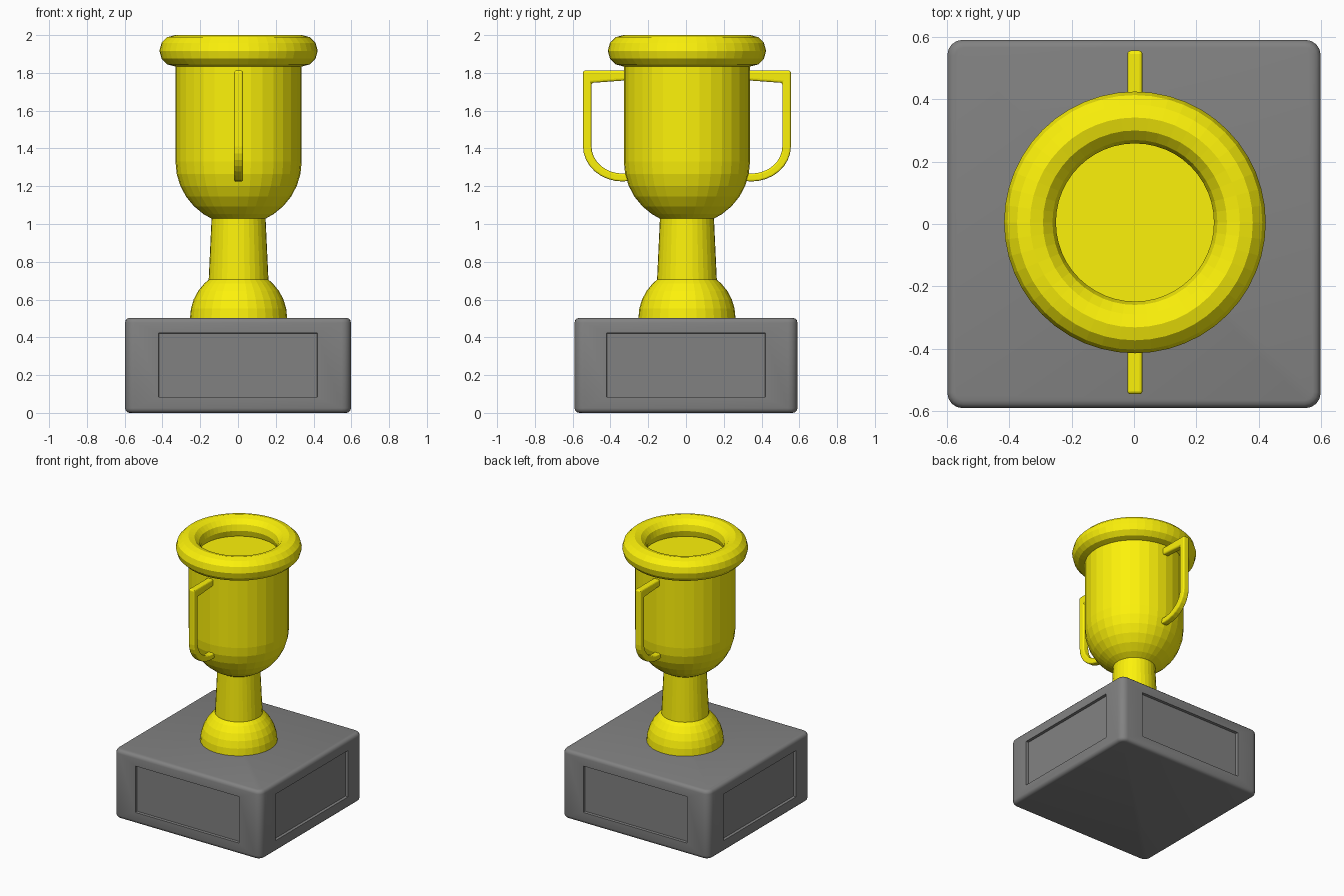
import bpy, bmesh
from math import sin, cos, pi, sqrt, radians

if "Cube" in bpy.data.objects:
    bpy.data.objects.remove(bpy.data.objects["Cube"])


def material(name, rgb):
    m = bpy.data.materials.new(name)
    m.diffuse_color = (*rgb, 1)
    m.use_nodes = True
    m.node_tree.nodes["Principled BSDF"].inputs["Base Color"].default_value = m.diffuse_color
    return m


gold = material("gold", (0.98, 0.89, 0.003))
stone = material("dark_grey", (0.222, 0.222, 0.222))
CX, CY = 0.003, 0.005  # the cup sits a hair off the plinth centre


def finish(bm, name, mat, offset=(CX, CY, 0)):
    bmesh.ops.recalc_face_normals(bm, faces=bm.faces)
    me = bpy.data.meshes.new(name)
    bm.to_mesh(me)
    bm.free()
    ob = bpy.data.objects.new(name, me)
    ob.location = offset
    bpy.context.collection.objects.link(ob)
    me.materials.append(mat)
    return ob


def smooth(ob, angle):
    bpy.ops.object.select_all(action='DESELECT')
    ob.select_set(True)
    bpy.context.view_layer.objects.active = ob
    bpy.ops.object.shade_smooth_by_angle(angle=radians(angle))


def lathe(name, profile, n=32):
    """Closed solid of revolution from (radius, z) points."""
    bm = bmesh.new()
    rings = [[bm.verts.new((r * cos(2 * pi * i / n), r * sin(2 * pi * i / n), z))
              for i in range(n)] for r, z in profile]
    for a, b in zip(rings, rings[1:]):
        for i in range(n):
            j = (i + 1) % n
            bm.faces.new((a[i], a[j], b[j], b[i]))
    bm.faces.new(rings[0])
    bm.faces.new(rings[-1])
    return finish(bm, name, gold)


# plinth: rounded block
W, D, H = 0.598, 0.59, 0.503
bm = bmesh.new()
bmesh.ops.create_cube(bm, size=1)
for v in bm.verts:
    v.co = (v.co.x * 2 * W, v.co.y * 2 * D, (v.co.z + 0.5) * H)
upright = [e for e in bm.edges if abs(e.verts[0].co.z - e.verts[1].co.z) > 0.1]
bmesh.ops.bevel(bm, geom=upright, offset=0.05, segments=4, profile=0.5, affect='EDGES')
bm.normal_update()
rim_edges = [e for e in bm.edges if abs(e.verts[0].co.z - e.verts[1].co.z) < 0.01]
bmesh.ops.bevel(bm, geom=rim_edges, offset=0.025, segments=3, profile=0.5, affect='EDGES')
bmesh.ops.recalc_face_normals(bm, faces=bm.faces)

# recessed panel on each of the four sides
sides = [f for f in bm.faces if abs(f.normal.z) < 0.1 and f.calc_area() > 0.3]
bmesh.ops.inset_individual(bm, faces=sides, thickness=0.03)
for f in sides:
    axis = 0 if abs(f.normal.x) < 0.5 else 1
    mid = f.calc_center_median().z
    for v in f.verts:
        v.co[axis] = 0.42 if v.co[axis] > 0 else -0.42
        v.co.z = 0.423 if v.co.z > mid else 0.083
bm.normal_update()
bmesh.ops.inset_individual(bm, faces=sides, thickness=0.002, depth=-0.02)
smooth(finish(bm, "plinth", stone, (0, 0, 0)), 35)

# domed foot, stem and bowl
step = pi / 16
lathe("foot", [(0.257 * cos(i * step), 0.503 + 0.257 * sin(i * step)) for i in range(5)]
      + [(0.15, 0.713)])
lathe("stem", [(0.16, 0.65), (0.158, 0.71), (0.143, 1.03), (0.142, 1.05)])
R = 0.334
lathe("bowl", [(0.143, 1.33 - sqrt(R * R - 0.143 ** 2))]
      + [(R * cos(i * step), 1.33 - R * sin(i * step)) for i in range(5, -1, -1)]
      + [(R, 1.87)])

# rounded rim
bpy.ops.mesh.primitive_torus_add(location=(CX, CY, 1.917), major_radius=0.336,
                                 minor_radius=0.083, major_segments=48, minor_segments=12)
rim = bpy.context.object
rim.name = "rim"
rim.data.materials.append(gold)

# handle strip from inner and outer outlines, mirrored to the other side
arc = [i * pi / 16 for i in range(9)]
outer = ([(0.30, 1.812), (0.55, 1.812)]
         + [(0.34 + 0.21 * cos(a), 1.41 - 0.185 * sin(a)) for a in arc] + [(0.29, 1.23)])
inner = ([(0.30, 1.762), (0.505, 1.747)]
         + [(0.34 + 0.165 * cos(a), 1.41 - 0.143 * sin(a)) for a in arc] + [(0.29, 1.27)])
bm = bmesh.new()
hw = 0.024
secs = [[bm.verts.new(p) for p in ((-hw, *o), (hw, *o), (hw, *i), (-hw, *i))]
        for o, i in zip(outer, inner)]
for a, b in zip(secs, secs[1:]):
    for k in range(4):
        m = (k + 1) % 4
        bm.faces.new((a[k], a[m], b[m], b[k]))
bm.faces.new(secs[0])
bm.faces.new(secs[-1])
handle = finish(bm, "handles", gold)
bev = handle.modifiers.new("bevel", 'BEVEL')
bev.width, bev.segments = 0.01, 3
bev.limit_method, bev.angle_limit = 'ANGLE', radians(40)
mir = handle.modifiers.new("mirror", 'MIRROR')
mir.use_axis = (False, True, False)
